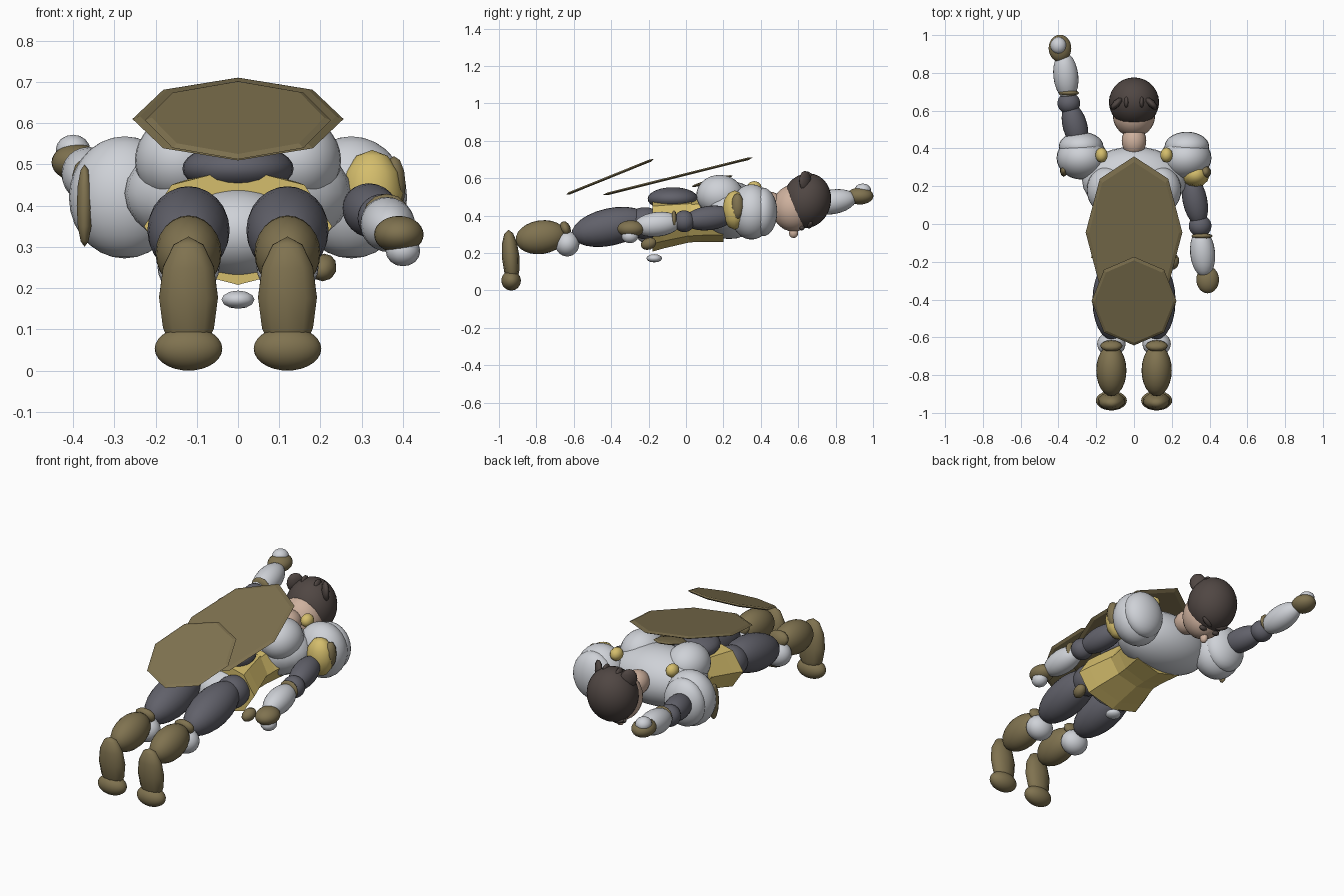
import bpy, bmesh, math
from mathutils import Vector, Matrix

cube = bpy.data.objects.get("Cube")
if cube:
    bpy.data.objects.remove(cube, do_unlink=True)


def material(name, rgb):
    m = bpy.data.materials.new(name)
    m.use_nodes = True
    m.diffuse_color = (*rgb, 1)
    m.node_tree.nodes["Principled BSDF"].inputs["Base Color"].default_value = (*rgb, 1)
    return m


WHITE = material("pale armour", (.62, .64, .68))
DARK = material("dark grey suit", (.12, .12, .145))
OLIVE = material("olive brown", (.215, .17, .08))
GOLD = material("gold", (.66, .51, .15))
SKIN = material("skin", (.62, .44, .34))
HAIR = material("dark hair", (.08, .062, .056))


def finish(name, bm, mat, smooth):
    me = bpy.data.meshes.new(name)
    bmesh.ops.recalc_face_normals(bm, faces=bm.faces[:])
    for f in bm.faces:
        f.smooth = smooth
    bm.to_mesh(me)
    bm.free()
    me.materials.append(mat)
    ob = bpy.data.objects.new(name, me)
    bpy.context.collection.objects.link(ob)
    return ob


def ball(name, mat, loc, radii, tilt=0, seg=28, smooth=True):
    """Ellipsoid, tilted about x in degrees."""
    bm = bmesh.new()
    bmesh.ops.create_uvsphere(bm, u_segments=seg, v_segments=max(6, seg // 2), radius=1)
    bm.transform(Matrix.Translation(loc) @ Matrix.Rotation(math.radians(tilt), 4, 'X')
                 @ Matrix.Diagonal((*radii, 1)))
    return finish(name, bm, mat, smooth)


def limb(name, mat, a, b, width, depth=None, seg=24):
    """Ellipsoid stretched between two end points."""
    a, b = Vector(a), Vector(b)
    bm = bmesh.new()
    bmesh.ops.create_uvsphere(bm, u_segments=seg, v_segments=max(6, seg // 2), radius=1)
    turn = (b - a).to_track_quat('Z', 'Y').to_matrix().to_4x4()
    bm.transform(Matrix.Translation((a + b) / 2) @ turn
                 @ Matrix.Diagonal((width, depth or width, (b - a).length / 2, 1)))
    return finish(name, bm, mat, True)


def loft(name, mat, rings, sides=8):
    """Faceted shell through elliptical rings (y, z, half width, half height)."""
    bm = bmesh.new()
    loops = []
    for y, z, rx, rz in rings:
        angles = [math.tau * i / sides for i in range(sides)]
        loops.append([bm.verts.new((rx * math.cos(t), y, z + rz * math.sin(t))) for t in angles])
    for p, q in zip(loops, loops[1:]):
        for i in range(sides):
            j = (i + 1) % sides
            bm.faces.new((p[i], p[j], q[j], q[i]))
    bm.faces.new(loops[0])
    bm.faces.new(loops[-1])
    return finish(name, bm, mat, False)


def cape(name, y, z, rx, ry, tilt):
    """Thin octagonal plate with a bevelled rim."""
    bm = bmesh.new()
    loops = []
    for h, s in ((-.007, .93), (0, 1), (.007, .93)):
        ring = []
        for i in range(8):
            t = math.tau * i / 8
            ring.append(bm.verts.new((rx * s * math.cos(t), ry * s * math.sin(t), h)))
        loops.append(ring)
    for p, q in zip(loops, loops[1:]):
        for i in range(8):
            j = (i + 1) % 8
            bm.faces.new((p[i], p[j], q[j], q[i]))
    bm.faces.new(loops[0])
    bm.faces.new(loops[-1])
    bm.transform(Matrix.Translation((0, y, z)) @ Matrix.Rotation(math.radians(tilt), 4, 'X'))
    return finish(name, bm, OLIVE, False)


# Capes
cape("upper_cape", -.045, .61, .256, .415, 14)
cape("lower_cape", -.408, .607, .225, .253, 22)

# Torso
ball("chest", WHITE, (0, .23, .43), (.275, .18, .155))
ball("back_badge", OLIVE, (0, .14, .585), (.07, .115, .012), 15, 8, False)
loft("belly", GOLD, [(.2, .39, .2, .13), (.08, .38, .175, .12), (-.03, .37, .165, .115)])
loft("belt_skirt", GOLD, [(.03, .38, .165, .12), (-.12, .36, .21, .135), (-.18, .35, .228, .142)])
ball("pelvis", WHITE, (0, -.15, .335), (.15, .13, .105))
ball("seat", DARK, (0, -.07, .49), (.135, .135, .062))
ball("belt_pendant", WHITE, (0, -.17, .172), (.042, .042, .022), 0, 10)
limb("hip_pouch", OLIVE, (.2, -.24, .235), (.215, -.16, .265), .032, seg=10)

# Neck and head, face turned down
limb("neck", SKIN, (0, .36, .47), (0, .52, .46), .065)
ball("face", SKIN, (0, .575, .44), (.112, .115, .125))
ball("hair", HAIR, (0, .645, .48), (.133, .13, .148), -15)
ball("nose", SKIN, (0, .575, .308), (.02, .025, .028), 0, 12)

for side, tag in ((1, "left"), (-1, "right")):
    # Face details and hair locks
    ball(tag + "_eye", HAIR, (side * .042, .62, .335), (.024, .014, .014), 0, 12)
    limb(tag + "_brow", HAIR, (side * .015, .655, .335), (side * .085, .67, .365), .014, seg=8)
    limb(tag + "_inner_lock", HAIR, (side * .04, .66, .56), (side * .04, .635, .635), .014, .035, 8)
    limb(tag + "_outer_lock", HAIR, (side * .09, .64, .53), (side * .095, .635, .64), .02, .045, 8)

    # Shoulders and upper back
    ball(tag + "_shoulder", WHITE, (side * .275, .35, .42), (.135, .115, .148))
    ball(tag + "_shoulder_cap", WHITE, (side * .28, .41, .42), (.118, .078, .13))
    ball(tag + "_shoulder_blade", WHITE, (side * .14, .18, .51), (.11, .125, .108))
    ball(tag + "_collar_stud", GOLD, (side * .172, .365, .55), (.033, .04, .035), 0, 12)

    # Legs
    x = side * .12
    limb(tag + "_thigh", DARK, (x, -.2, .385), (x, -.61, .295), .1)
    ball(tag + "_hip", DARK, (x, -.22, .36), (.085, .1, .085))
    ball(tag + "_knee", WHITE, (x, -.635, .25), (.075, .065, .068))
    limb(tag + "_calf", OLIVE, (x, -.64, .305), (x, -.91, .265), .08, .09)
    ball(tag + "_knee_cuff", OLIVE, (x, -.645, .33), (.06, .028, .042), 20, 12)
    limb(tag + "_ankle", OLIVE, (x, -.95, .325), (x, -.925, .03), .075, .047, 10)
    ball(tag + "_toe", OLIVE, (x, -.935, .053), (.082, .052, .053), 10)

# Shoulder trims
ball("left_arm_band", GOLD, (.325, .26, .43), (.075, .065, .105), 0, 12)
ball("left_shoulder_trim", OLIVE, (.378, .275, .45), (.03, .035, .07), 0, 10)
ball("right_shoulder_trim", OLIVE, (-.372, .285, .4), (.02, .035, .1), 0, 10)

# Arms: one trails along the body, one reaches ahead
arms = {
    "left": ((.295, .26, .405), (.35, -.01, .37), (.375, -.28, .34), (.39, -.295, .33), (.4, -.3, .29)),
    "right": ((-.28, .4, .43), (-.345, .64, .45), (-.375, .91, .495), (-.392, .93, .505), (-.4, .945, .535)),
}
for tag, (shoulder, elbow, wrist, hand, thumb) in arms.items():
    limb(tag + "_upper_arm", DARK, shoulder, elbow, .065)
    ball(tag + "_elbow", DARK, elbow, (.06, .058, .058))
    limb(tag + "_forearm", WHITE, Vector(elbow).lerp(wrist, .06), wrist, .066)
    cuff = Vector(elbow).lerp(wrist, .2)
    ball(tag + "_arm_cuff", OLIVE, cuff + Vector((.005, 0, .015)), (.056, .016, .05), 0, 12)
    ball(tag + "_hand", OLIVE, hand, (.06, .072, .045))
    ball(tag + "_thumb", WHITE, thumb, (.042, .045, .037), 0, 16)
